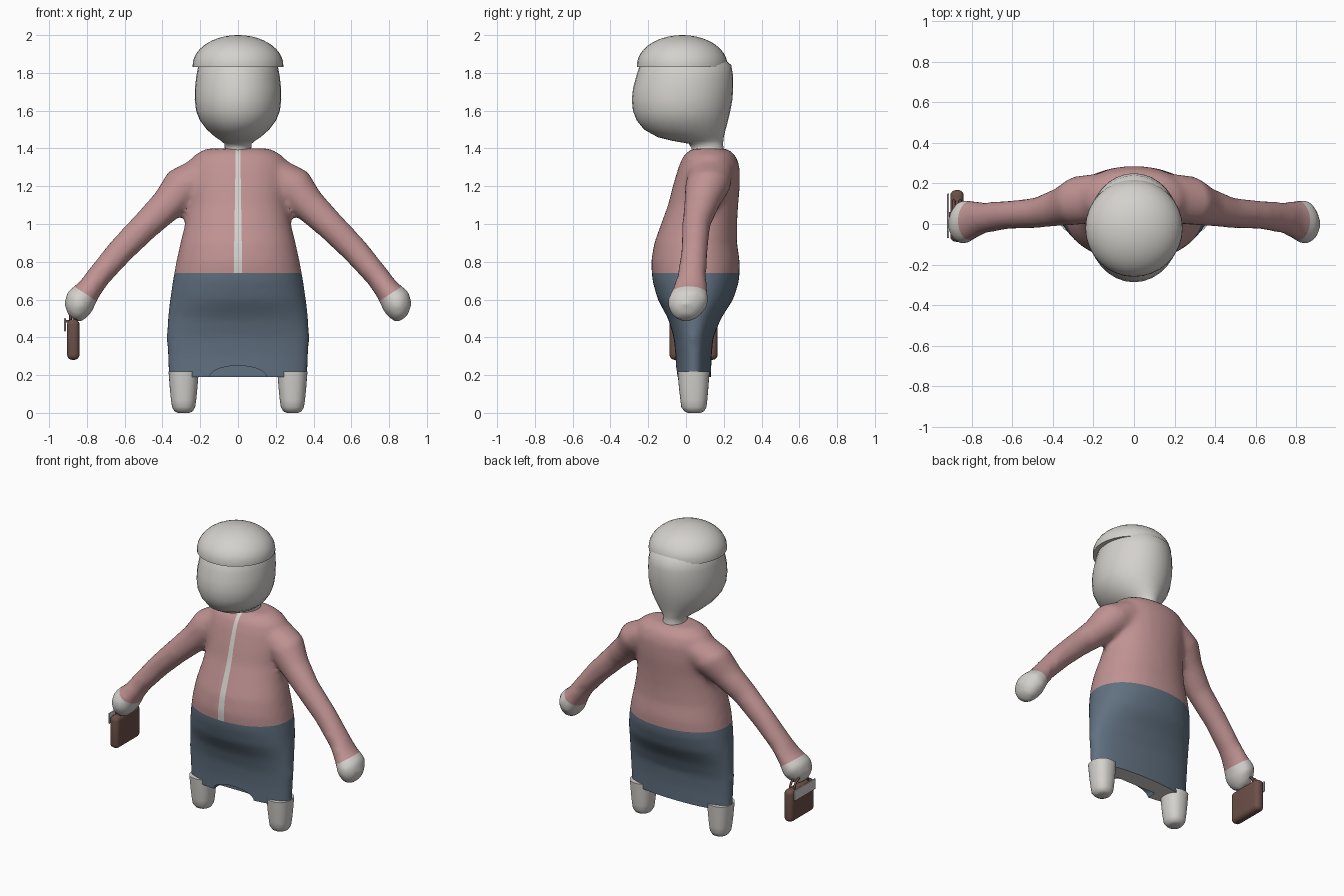
import bpy, bmesh, math
from mathutils import Vector

cube = bpy.data.objects.get("Cube")
if cube:
    bpy.data.objects.remove(cube)


def material(name, rgb):
    m = bpy.data.materials.new(name)
    m.use_nodes = True
    m.diffuse_color = (*rgb, 1)
    m.node_tree.nodes["Principled BSDF"].inputs["Base Color"].default_value = (*rgb, 1)
    return m


PALE = material("pale_grey", (0.66, 0.64, 0.61))
PINK = material("dusty_pink", (0.53, 0.29, 0.29))
BLUE = material("slate_blue", (0.12, 0.165, 0.22))
BROWN = material("brown_leather", (0.15, 0.08, 0.065))


def loft(bm, rings, power=2.0, n=32):
    """Closed skin through rings given as (centre, half axis u, half axis v)."""
    rows = []
    for c, u, v in rings:
        row = []
        for i in range(n):
            a = math.tau * i / n
            cu, sv = (math.copysign(abs(t) ** (2 / power), t) for t in (math.cos(a), math.sin(a)))
            row.append(bm.verts.new(Vector(c) + Vector(u) * cu + Vector(v) * sv))
        rows.append(row)
    for low, high in zip(rows, rows[1:]):
        for i in range(n):
            j = (i + 1) % n
            bm.faces.new((low[i], low[j], high[j], high[i]))
    bm.faces.new(rows[0][::-1])
    bm.faces.new(rows[-1])
    bmesh.ops.recalc_face_normals(bm, faces=bm.faces)


def upright(table, x=0):
    """Level rings from (z, half width, front y, back y)."""
    return [((x, (f + b) / 2, z), (w, 0, 0), (0, (b - f) / 2, 0)) for z, w, f, b in table]


def finish(name, bm, mats, angle=40):
    me = bpy.data.meshes.new(name)
    bm.to_mesh(me)
    bm.free()
    for m in mats:
        me.materials.append(m)
    ob = bpy.data.objects.new(name, me)
    bpy.context.collection.objects.link(ob)
    bpy.ops.object.select_all(action='DESELECT')
    ob.select_set(True)
    bpy.context.view_layer.objects.active = ob
    bpy.ops.object.shade_smooth_by_angle(angle=math.radians(angle))
    return ob


# Torso and skirt
HEM, WAIST = 0.19, 0.74
bm = bmesh.new()
loft(bm, upright([
    (0.08, .365, -.05, .13), (0.3, .375, -.055, .135), (0.4, .38, -.065, .145),
    (0.5, .373, -.095, .185), (0.6, .36, -.15, .25), (0.7, .345, -.178, .282),
    (0.8, .327, -.185, .285), (0.9, .305, -.168, .27), (1.0, .28, -.132, .27),
    (1.1, .262, -.095, .276), (1.2, .265, -.07, .285), (1.3, .265, -.04, .285),
    (1.36, .24, -.015, .265), (1.4, .17, .03, .22)]), 2.15, 48)

# Arms and hands
for s in (-1, 1):
    loft(bm, [((s * x, y, z), (s * .75 * r, 0, .66 * r), (0, d, 0)) for x, y, z, r, d in (
        (.18, .13, 1.27, .10, .12), (.285, .115, 1.2, .115, .12), (.365, .085, 1.11, .092, .095),
        (.48, .055, 1.0, .079, .075), (.62, .045, .86, .072, .07), (.74, .03, .72, .064, .077),
        (.79, .02, .65, .066, .093), (.84, .01, .585, .086, .112),
        (.868, 0, .535, .07, .085), (.878, 0, .5, .035, .045))])
body = finish("body", bm, [PINK, BLUE, PALE])

# Cutter for the arch at the front of the hem
bm = bmesh.new()
loft(bm, [((0, y, HEM), (.15, 0, 0), (0, 0, .06)) for y in (-.3, .02)])
cutter = finish("hem_arch_cutter", bm, [BLUE])
cutter.hide_render = True

# Fuse torso and arms, soften the joins
mod = body.modifiers.new("fuse", 'REMESH')
mod.mode, mod.voxel_size = 'VOXEL', 0.018
mod = body.modifiers.new("soften", 'SMOOTH')
mod.factor, mod.iterations = 0.5, 9
mod = body.modifiers.new("arch", 'BOOLEAN')
mod.operation, mod.object, mod.solver = 'DIFFERENCE', cutter, 'EXACT'
bpy.context.view_layer.update()
fused = bpy.data.meshes.new_from_object(body.evaluated_get(bpy.context.evaluated_depsgraph_get()))
bpy.data.objects.remove(body)
bpy.data.objects.remove(cutter)
bm = bmesh.new()
bm.from_mesh(fused)
bpy.data.meshes.remove(fused)


def cut(point, normal, inside, clear=False):
    faces = [f for f in bm.faces if inside(f.calc_center_median())]
    geom = faces + list({e for f in faces for e in f.edges}) + list({v for f in faces for v in f.verts})
    return bmesh.ops.bisect_plane(bm, geom=geom, dist=1e-5, plane_co=point,
                                  plane_no=normal, clear_inner=clear)


# Hem, waist, wrist and front band edges
trim = cut((0, 0, HEM), (0, 0, 1), lambda c: True, True)
rim = [e for e in trim["geom_cut"] if isinstance(e, bmesh.types.BMEdge)]
bmesh.ops.holes_fill(bm, edges=rim, sides=0)
cut((0, 0, WAIST), (0, 0, 1), lambda c: abs(c.x) < .5)
FLARE = 0.016
for s in (-1, 1):
    cut((s * .815, 0, .635), (s * .55, 0, -.83), lambda c: s * c.x > .65)
    cut((s * .012, 0, 1.4), (s, 0, FLARE), lambda c: abs(c.x) < .1 and c.y < .1 and c.z > WAIST)
bm.normal_update()
for f in bm.faces:
    c = f.calc_center_median()
    hand = abs(c.x) > .65 and (abs(c.x) - .815) * .55 - (c.z - .635) * .83 > 0
    band = abs(c.x) < .012 + FLARE * (1.4 - c.z) and c.y < .1 and c.z > WAIST
    under = c.z < HEM + .002 and f.normal.z < -.9
    f.material_index = 2 if hand or band or under else int(c.z < WAIST and abs(c.x) < .5)
finish("jacket_and_skirt", bm, [PINK, BLUE, PALE], 50)

# Legs
for s, side in ((-1, "right"), (1, "left")):
    bm = bmesh.new()
    loft(bm, upright([(0, .03, .01, .075), (.008, .048, -.008, .095), (.03, .061, -.025, .108),
                      (.07, .067, -.03, .113), (.13, .073, -.037, .118), (.22, .08, -.045, .125)],
                     s * .288), 2.3)
    finish(side + "_leg", bm, [PALE], 60)

# Head with neck
bm = bmesh.new()
loft(bm, upright([
    (1.34, .085, .02, .21), (1.4, .07, .03, .2), (1.425, .072, .015, .195), (1.44, .09, -.07, .198),
    (1.46, .12, -.15, .2), (1.5, .165, -.222, .21), (1.55, .203, -.262, .223),
    (1.6, .222, -.281, .235), (1.66, .229, -.287, .246), (1.72, .228, -.28, .25),
    (1.78, .221, -.264, .25), (1.84, .21, -.245, .24), (1.9, .17, -.2, .18)]))
finish("head", bm, [PALE], 60)

# Cap
bm = bmesh.new()
dome = [(1.83, 1)] + [(1.84 + .16 * math.sin(t), math.cos(t)) for t in
                      (math.radians(a) for a in range(0, 90, 8))]
loft(bm, upright([(z, .24 * r, -.02 - .24 * r, -.02 + .24 * r) for z, r in dome]))
finish("cap", bm, [PALE])


def box(name, centre, size, bevel, mat):
    b = bmesh.new()
    bmesh.ops.create_cube(b, size=1)
    for v in b.verts:
        v.co = Vector(centre) + Vector(a * d for a, d in zip(v.co, size))
    bmesh.ops.bevel(b, geom=b.edges[:], offset=bevel, segments=4, profile=.5, affect='EDGES')
    return finish(name, b, [mat])


# Handbag with clasp plate
box("handbag", (-.872, .04, .388), (.066, .255, .215), .028, BROWN)
box("bag_plate", (-.916, .04, .467), (.009, .22, .07), .003, PALE)
box("plate_link", (-.9, .04, .485), (.03, .04, .014), .004, BROWN)

# Bag handles
for x, label in ((-.887, "outer"), (-.857, "inner")):
    bm = bmesh.new()
    loft(bm, [((x, .04 + .075 * math.cos(t), .485 + .065 * math.sin(t)), (.007, 0, 0),
               (0, .007 * math.cos(t), .007 * math.sin(t)))
              for t in (math.pi * i / 14 for i in range(15))], n=10)
    finish(label + "_bag_handle", bm, [BROWN])
